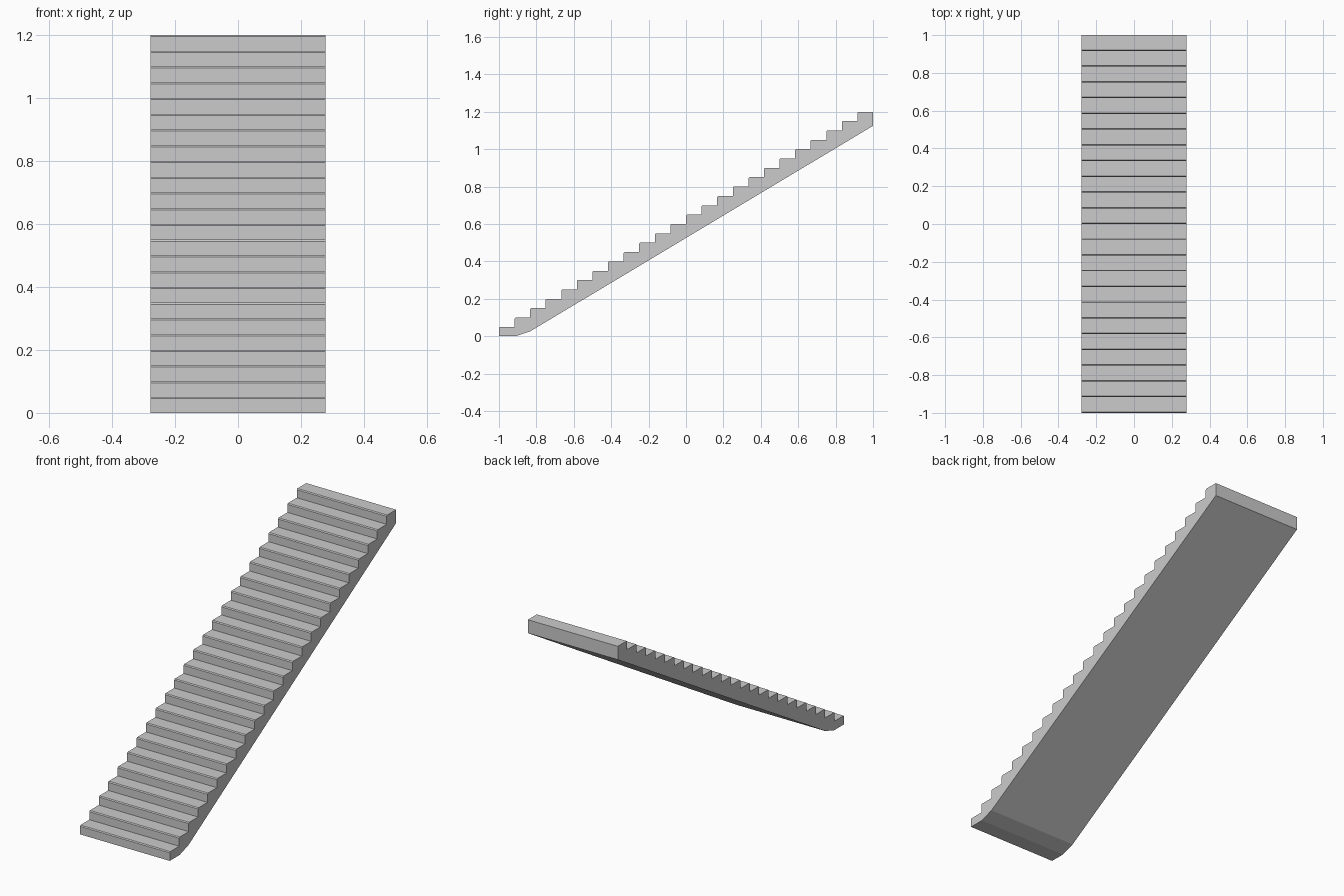
import bpy, bmesh

if "Cube" in bpy.data.objects:
    bpy.data.objects.remove(bpy.data.objects["Cube"])

STEPS, WIDTH = 24, 0.556
RUN, RISE, NOSE = 2.0 / STEPS, 1.2 / STEPS, 0.005

# Side profile (y, z): treads and risers with a small chamfered nosing
profile = [(-1.0, 0.0)]
for i in range(STEPS):
    y, z = -1 + i * RUN, (i + 1) * RISE
    profile += [(y, z - NOSE), (y + NOSE, z), (y + RUN, z)]

# Sloping underside, easing to a flat foot
profile += [(1.0, 1.125), (-0.833, 0.026), (-0.912, 0.0)]

# Extrude the profile across the width
bm = bmesh.new()
face = bm.faces.new([bm.verts.new((-WIDTH / 2, y, z)) for y, z in profile])
ext = bmesh.ops.extrude_face_region(bm, geom=[face])
moved = [g for g in ext["geom"] if isinstance(g, bmesh.types.BMVert)]
bmesh.ops.translate(bm, verts=moved, vec=(WIDTH, 0, 0))
bmesh.ops.recalc_face_normals(bm, faces=bm.faces)

mesh = bpy.data.meshes.new("stair_flight")
bm.to_mesh(mesh)
bm.free()
bpy.context.collection.objects.link(bpy.data.objects.new("stair_flight", mesh))
